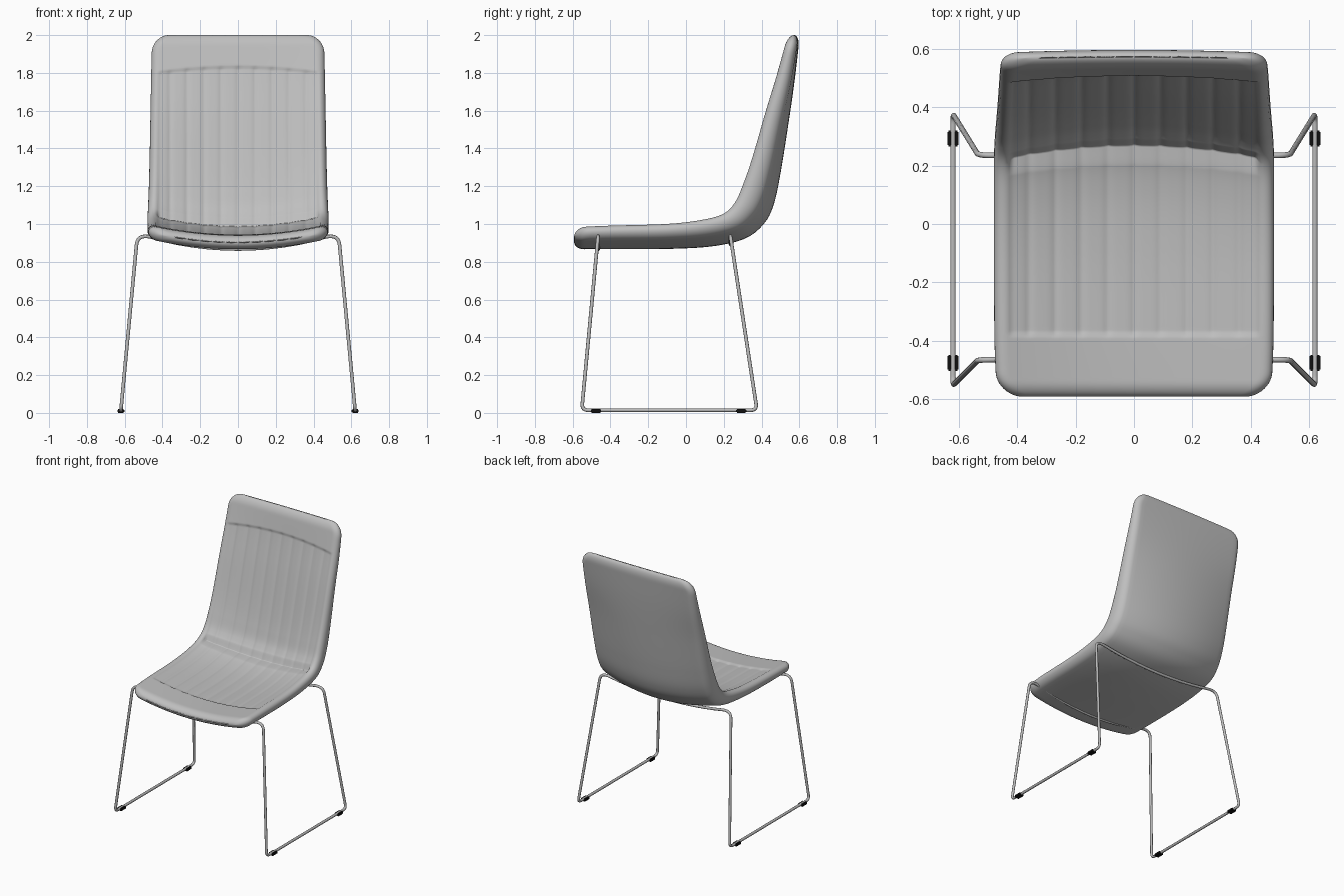
import bpy, bmesh, math
from mathutils import Vector

if "Cube" in bpy.data.objects:
    bpy.data.objects.remove(bpy.data.objects["Cube"])


def material(name, c):
    m = bpy.data.materials.new(name)
    m.diffuse_color = (c, c, c, 1)
    m.use_nodes = True
    m.node_tree.nodes["Principled BSDF"].inputs["Base Color"].default_value = m.diffuse_color
    return m


GREY = material("grey_upholstery", 0.52)
STEEL = material("steel_tube", 0.50)
BLACK = material("black_plastic", 0.005)


def add_object(name, data, mat):
    ob = bpy.data.objects.new(name, data)
    bpy.context.collection.objects.link(ob)
    data.materials.append(mat)
    return ob


def spline(pts, t):
    """Catmull-Rom through rows of numbers, t counts control rows."""
    i = min(int(t), len(pts) - 2)
    f = t - i
    p1, p2 = Vector(pts[i]), Vector(pts[i + 1])
    p0 = Vector(pts[i - 1]) if i > 0 else 2 * p1 - p2
    p3 = Vector(pts[i + 2]) if i + 2 < len(pts) else 2 * p2 - p1
    return 0.5 * (2 * p1 + (p2 - p0) * f + (2 * p0 - 5 * p1 + 4 * p2 - p3) * f * f
                  + (3 * p1 - p0 - 3 * p2 + p3) * f ** 3)


def smooth(a, b, v):
    v = min(max((v - a) / (b - a), 0), 1)
    return v * v * (3 - 2 * v)


# Seat shell: side edge of sitting surface (y, z), rear centre line (y, z), half width, front sag, rear sag
PROFILE = [
    (-0.592, 0.992, -0.592, 0.866, 0.470, 0.42, 0.42), (-0.40, 1.000, -0.40, 0.867, 0.478, 0.42, 0.42),
    (-0.10, 1.010, -0.10, 0.868, 0.480, 0.43, 0.42), (0.08, 1.032, 0.14, 0.882, 0.480, 0.44, 0.42),
    (0.19, 1.064, 0.31, 0.922, 0.480, 0.43, 0.42), (0.25, 1.122, 0.407, 0.995, 0.477, 0.37, 0.42),
    (0.295, 1.220, 0.460, 1.090, 0.473, 0.31, 0.40), (0.345, 1.360, 0.497, 1.250, 0.469, 0.27, 0.38),
    (0.417, 1.600, 0.542, 1.530, 0.464, 0.23, 0.33), (0.480, 1.800, 0.575, 1.760, 0.460, 0.18, 0.22),
    (0.538, 2.000, 0.603, 2.000, 0.455, 0.10, 0.12)]
LAST = len(PROFILE) - 1
CORNER, LIP, SIDE, RIB = 0.09, 0.055, 0.045, 0.09


def shell_ring(t):
    ay, az, by, bz, w0, front_sag, rear_sag = spline(PROFILE, t)
    d = min(t * 0.19, (LAST - t) * 0.207)            # distance to the nearer end
    k = max(0, 1 - d / CORNER)
    w = w0 - CORNER * (1 - math.sqrt(1 - k * k))     # rounded outline corners
    k = max(0, 1 - d / LIP)
    h = math.sqrt(max(0, 1 - k * k))                 # rounded end lips
    a, b = Vector((0, ay, az)), Vector((0, by, bz))
    length = (b - a).length
    flat = w - SIDE
    loop = [(flat * (2 * i / 110 - 1), -1.0) for i in range(110)]
    loop += [(flat + SIDE * math.cos(g), math.sin(g))
             for g in (math.pi * (i / 12 - 0.5) for i in range(12))]
    loop += [(flat * (1 - 2 * i / 30), 1.0) for i in range(30)]
    loop += [(-flat - SIDE * math.cos(g), math.sin(g))
             for g in (math.pi * (0.5 - i / 12) for i in range(12))]
    ring = []
    for x, q in loop:
        bow = 1 - (x / w0) ** 2
        front, rear = front_sag * bow, 1 - rear_sag + rear_sag * bow
        depth = front + (rear - front) * (0.5 + 0.5 * q * h)
        if q == -1.0:
            # recessed channel-stitched panel with a crease between seat and back
            tt = t - 0.2 * bow * smooth(8, 9, t)
            panel = (smooth(1.05, 1.11, t) * (1 - smooth(8.95, 9.02, tt))
                     * (1 - smooth(0.415, 0.435, abs(x))))
            rib = (1 - abs(math.sin(math.pi * x / RIB))) ** 2
            crease = max(0, 1 - abs(t - 4.1) / 0.5) ** 1.5
            depth += panel * (0.006 + 0.006 * rib + 0.020 * crease) / length
        p = a + (b - a) * depth
        p.x = x
        ring.append(p)
    return ring


# Upholstered seat and back in one lofted shell
ease = [1 - math.cos(i / 12 * math.pi / 2) for i in range(12)]
ts = [e * 0.5 for e in ease]
ts += [0.5 + 9.0 * i / 240 for i in range(241)]
ts += [LAST - e * 0.5 for e in reversed(ease)]
bm = bmesh.new()
rings = [[bm.verts.new(p) for p in shell_ring(t)] for t in ts]
for r0, r1 in zip(rings, rings[1:]):
    n = len(r0)
    for i in range(n):
        j = (i + 1) % n
        bm.faces.new((r0[i], r0[j], r1[j], r1[i]))
for r in (rings[0], rings[-1]):
    bm.faces.new(r)
bmesh.ops.remove_doubles(bm, verts=bm.verts, dist=0.00005)
bmesh.ops.recalc_face_normals(bm, faces=bm.faces)
for f in bm.faces:
    f.smooth = True
mesh = bpy.data.meshes.new("seat_shell")
bm.to_mesh(mesh)
bm.free()
add_object("seat_shell", mesh, GREY)


def fillet(pts, radii):
    """Round the corners of a closed path."""
    out = []
    for i, (p, r) in enumerate(zip(pts, radii)):
        if r == 0:
            out.append(p)
            continue
        a = p + (pts[i - 1] - p).normalized() * r
        b = p + (pts[(i + 1) % len(pts)] - p).normalized() * r
        for k in range(9):
            s = k / 8
            out.append(a * (1 - s) ** 2 + p * 2 * s * (1 - s) + b * s * s)
    return out


# Sled frame: one closed tube, crossing under the seat at front and rear
def crossbar(y, z, rise):
    return [Vector((x, y, z + rise * (x / 0.47) ** 2)) for x in (i * 0.0783 for i in range(-6, 7))]


FRONT_Y, REAR_Y = -0.465, 0.235
path, radii = [], []


def extend(points, r):
    path.extend(points)
    radii.extend([r] * len(points))


extend(crossbar(FRONT_Y, 0.867, 0.066), 0)
extend([Vector((0.533, FRONT_Y, 0.938))], 0.05)
extend([Vector((0.62, -0.552, 0.014)), Vector((0.62, 0.376, 0.014))], 0.035)
extend([Vector((0.533, REAR_Y, 0.938))], 0.05)
extend(crossbar(REAR_Y, 0.893, 0.042)[::-1], 0)
extend([Vector((-0.533, REAR_Y, 0.938))], 0.05)
extend([Vector((-0.62, 0.376, 0.014)), Vector((-0.62, -0.552, 0.014))], 0.035)
extend([Vector((-0.533, FRONT_Y, 0.938))], 0.05)

curve = bpy.data.curves.new("sled_frame", 'CURVE')
curve.dimensions = '3D'
curve.bevel_depth = 0.0095
curve.bevel_resolution = 3
sp = curve.splines.new('POLY')
pts = fillet(path, radii)
sp.points.add(len(pts) - 1)
for v, p in zip(sp.points, pts):
    v.co = (*p, 1)
sp.use_cyclic_u = True
sp.use_smooth = True
frame = add_object("sled_frame", curve, STEEL)
bpy.context.view_layer.objects.active = frame
frame.select_set(True)
bpy.ops.object.convert(target='MESH')

# Floor glides under the rails
for side, sx in (("left", -1), ("right", 1)):
    for end, y in (("front", -0.476), ("rear", 0.293)):
        bm = bmesh.new()
        bmesh.ops.create_cube(bm, size=1)
        for v in bm.verts:
            v.co = Vector((v.co.x * 0.038 + sx * 0.62, v.co.y * 0.054 + y, v.co.z * 0.020 + 0.010))
        bmesh.ops.bevel(bm, geom=bm.edges[:], offset=0.004, segments=2, affect='EDGES')
        mesh = bpy.data.meshes.new(f"{side}_{end}_glide")
        bm.to_mesh(mesh)
        bm.free()
        add_object(f"{side}_{end}_glide", mesh, BLACK)
